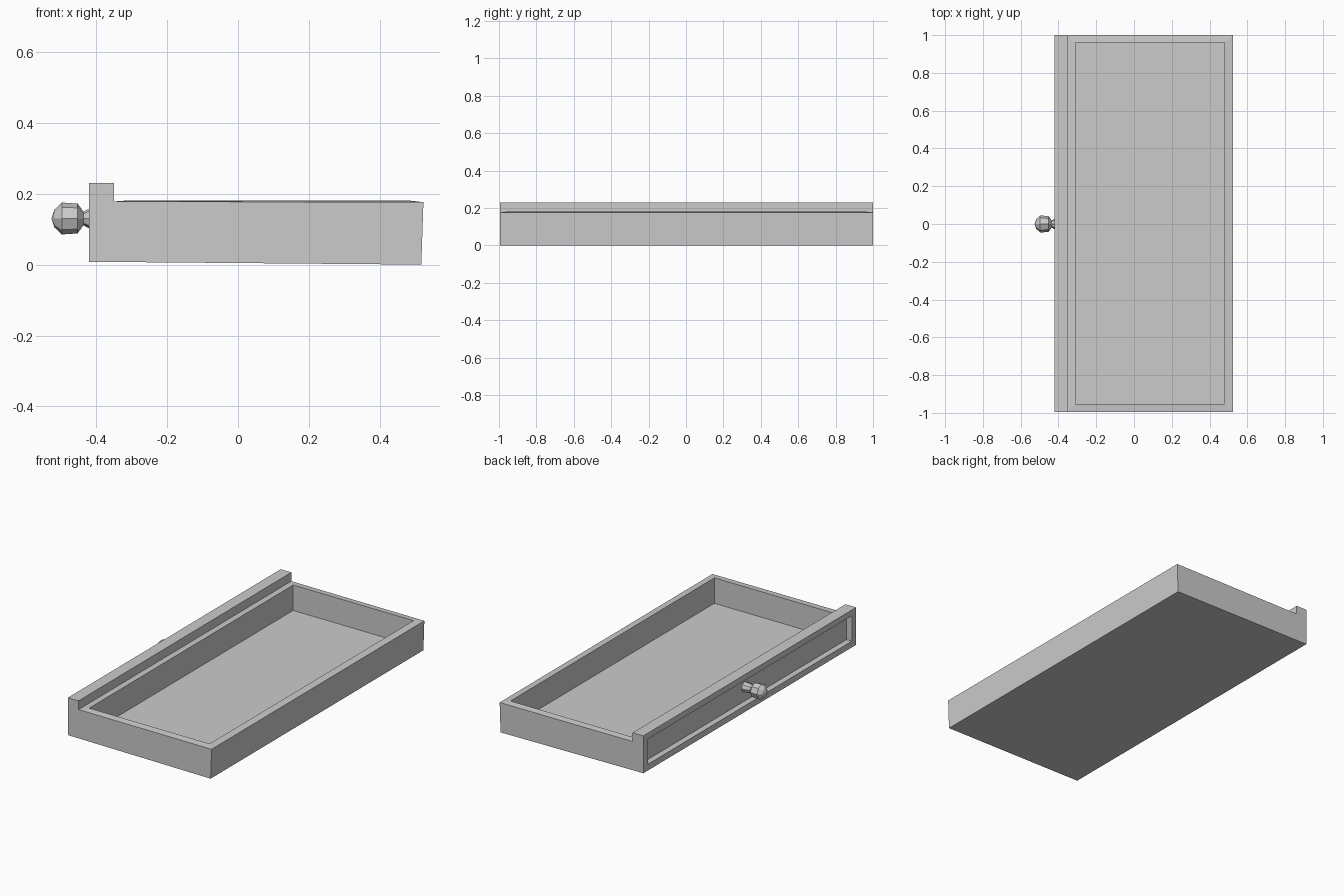
import bpy, bmesh, math
from mathutils import Matrix, Vector

if "Cube" in bpy.data.objects:
    bpy.data.objects.remove(bpy.data.objects["Cube"], do_unlink=True)

grey = bpy.data.materials.new("plain grey")
grey.use_nodes = True
colour = (0.6, 0.6, 0.6, 1)
grey.diffuse_color = colour
grey.node_tree.nodes["Principled BSDF"].inputs["Base Color"].default_value = colour


def add_object(name, bm):
    bmesh.ops.recalc_face_normals(bm, faces=bm.faces[:])
    mesh = bpy.data.meshes.new(name)
    bm.to_mesh(mesh)
    bm.free()
    mesh.materials.append(grey)
    obj = bpy.data.objects.new(name, mesh)
    bpy.context.collection.objects.link(obj)
    return obj


def sink(bm, face, low, high, floor):
    """Inset a face to the box low..high, then push it in to the floor."""
    bmesh.ops.inset_individual(bm, faces=[face], thickness=0.01)
    centre = face.calc_center_median()
    for v in face.verts:
        for axis, (a, b) in enumerate(zip(low, high)):
            v.co[axis] = a if v.co[axis] < centre[axis] else b
    inner = bmesh.ops.extrude_discrete_faces(bm, faces=[face])["faces"][0]
    axis, value = floor
    for v in inner.verts:
        v.co[axis] = value


# Drawer body: stepped side profile carried along the width
bm = bmesh.new()
profile = [(-0.42, 0.008), (0.517, 0), (0.523, 0.176),
           (-0.35, 0.178), (-0.35, 0.23), (-0.42, 0.23)]
side = bm.faces.new([bm.verts.new((x, -0.995, z)) for x, z in profile])
swept = bmesh.ops.extrude_face_region(bm, geom=[side])["geom"]
for v in swept:
    if isinstance(v, bmesh.types.BMVert):
        v.co.y = 1.0
bmesh.ops.recalc_face_normals(bm, faces=bm.faces[:])
bm.faces.ensure_lookup_table()
tray_top = max((f for f in bm.faces if f.normal.z > 0.9), key=lambda f: f.calc_area())
panel = next(f for f in bm.faces if f.normal.x < -0.9 and f.calc_center_median().x < -0.4)

# Open tray and recessed front panel
sink(bm, tray_top, (-0.31, -0.952, 0.181), (0.48, 0.96, 0.181), (2, 0.03))
sink(bm, panel, (-0.42, -0.955, 0.045), (-0.42, 0.955, 0.195), (0, -0.385))
add_object("drawer_body", bm)

# Faceted knob: rings along the front-to-back axis
bm = bmesh.new()
rings = [(-0.383, 0.03), (-0.42, 0.028), (-0.436, 0.019), (-0.452, 0.042),
         (-0.497, 0.045), (-0.518, 0.025)]
sides = 8
loops = []
for x, r in rings:
    loops.append([bm.verts.new((x, r * math.cos(math.tau * i / sides),
                                0.13 + r * math.sin(math.tau * i / sides)))
                  for i in range(sides)])
for a, b in zip(loops, loops[1:]):
    for i in range(sides):
        j = (i + 1) % sides
        bm.faces.new((a[i], a[j], b[j], b[i]))
bm.faces.new(loops[0])
tip = bm.verts.new((-0.526, 0, 0.13))
for i in range(sides):
    bm.faces.new((loops[-1][i], loops[-1][(i + 1) % sides], tip))
add_object("front_knob", bm)
